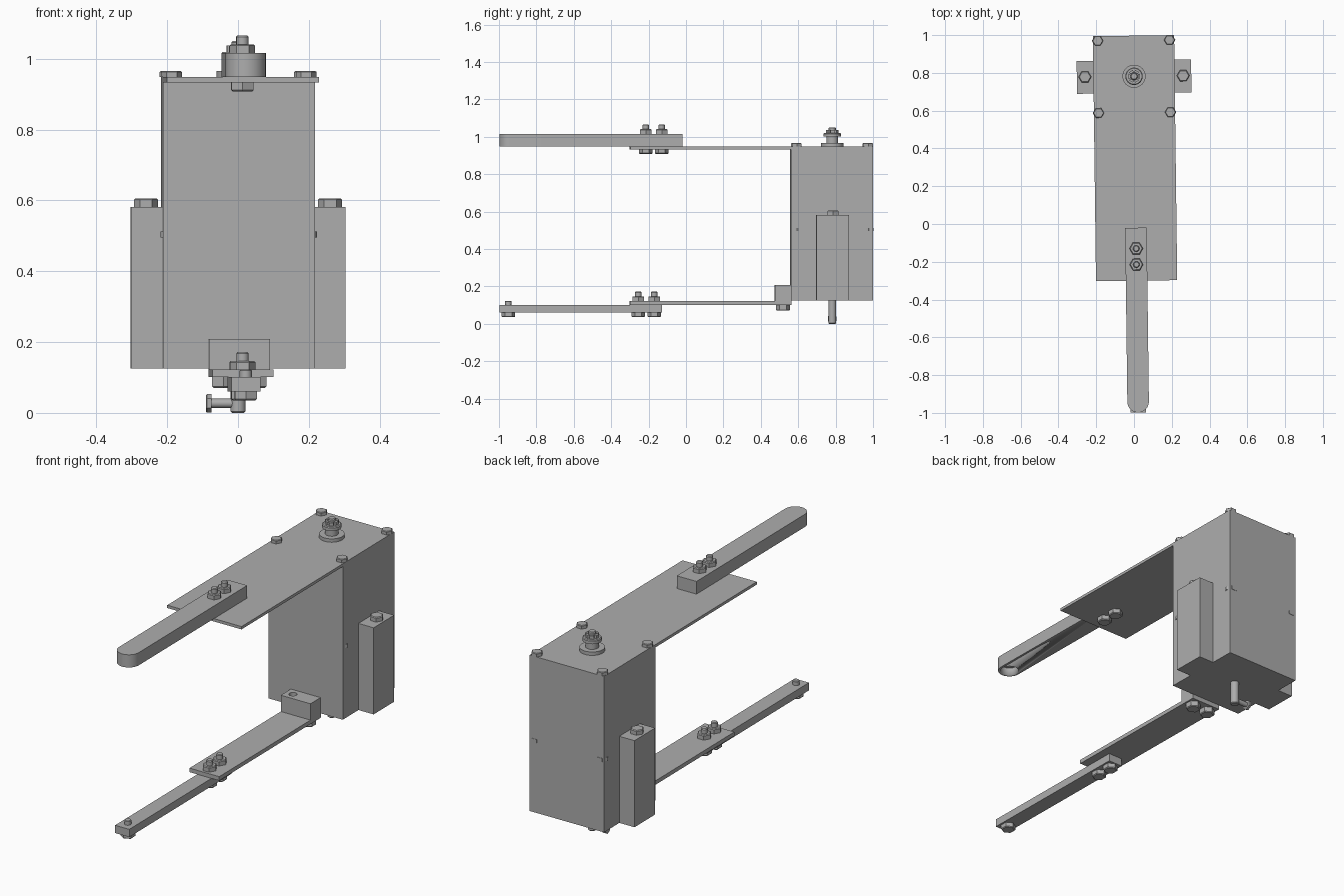
import bpy, bmesh, math
from mathutils import Matrix, Vector

if "Cube" in bpy.data.objects:
    bpy.data.objects.remove(bpy.data.objects["Cube"])

grey = bpy.data.materials.new("plain grey")
grey.use_nodes = True
GREY = (0.42, 0.42, 0.42, 1)
grey.diffuse_color = GREY
grey.node_tree.nodes["Principled BSDF"].inputs["Base Color"].default_value = GREY

# The whole assembly is turned very slightly about the vertical
PLACE = Matrix.Translation((0.01, 0, 0)) @ Matrix.Rotation(0.0125, 4, 'Z')


def finish(bm, name, smooth=False):
    bmesh.ops.recalc_face_normals(bm, faces=bm.faces)
    bm.transform(PLACE)
    mesh = bpy.data.meshes.new(name)
    bm.to_mesh(mesh)
    bm.free()
    mesh.materials.append(grey)
    ob = bpy.data.objects.new(name, mesh)
    bpy.context.collection.objects.link(ob)
    if smooth:
        bpy.ops.object.select_all(action='DESELECT')
        ob.select_set(True)
        bpy.context.view_layer.objects.active = ob
        bpy.ops.object.shade_smooth_by_angle(angle=math.radians(35))
    return ob


def box(name, x, y, z):
    bm = bmesh.new()
    bmesh.ops.create_cube(bm, size=1)
    size = [b - a for a, b in (x, y, z)]
    mid = [(a + b) / 2 for a, b in (x, y, z)]
    bm.transform(Matrix.Translation(mid) @ Matrix.Diagonal((*size, 1)))
    return finish(bm, name)


def rod(name, start, axis, length, r, sides=24, chamfer=0):
    """Cylinder or hex prism from start along axis, chamfered at its far end."""
    bm = bmesh.new()
    bmesh.ops.create_cone(bm, cap_ends=True, segments=sides, radius1=r,
                          radius2=r, depth=length)
    bm.transform(Matrix.Translation((0, 0, length / 2)) @ Matrix.Rotation(math.pi / 2, 4, 'Z'))
    if chamfer:
        rim = [e for e in bm.edges if all(v.co.z > length * 0.99 for v in e.verts)]
        bmesh.ops.bevel(bm, geom=rim, offset=chamfer, segments=1, affect='EDGES')
    turn = Vector((0, 0, 1)).rotation_difference(Vector(axis)).to_matrix().to_4x4()
    bm.transform(Matrix.Translation(start) @ turn)
    return finish(bm, name, sides > 6)


def cut(ob, cutter):
    cutter.hide_render = True
    mod = ob.modifiers.new("hole", 'BOOLEAN')
    mod.operation = 'DIFFERENCE'
    mod.solver = 'EXACT'
    mod.object = cutter
    bpy.context.view_layer.objects.active = ob
    bpy.ops.object.modifier_apply(modifier=mod.name)
    bpy.data.objects.remove(cutter)


UP, DOWN = (0, 0, 1), (0, 0, -1)
HEX = 0.036


def through_bolt(name, x, y, low, high):
    """Head below low, nut above high, stud showing past the nut."""
    rod(name + "_head", (x, y, low), DOWN, 0.025, HEX, 6, 0.004)
    rod(name + "_nut", (x, y, high), UP, 0.025, HEX, 6, 0.004)
    rod(name + "_stud", (x, y, low), UP, high - low + 0.05, 0.017, 20, 0.004)


# Housing and top plate
box("housing", (-0.215, 0.215), (0.56, 0.997), (0.125, 0.933))
box("top_plate", (-0.215, 0.215), (-0.3, 0.997), (0.933, 0.948))

# Corner screws on the lid, and nuts let into the housing corners
for sx in (-1, 1):
    for y in (0.59, 0.972):
        rod("lid_screw", (sx * 0.19, y, 0.948), UP, 0.018, 0.029, 6, 0.003)
        rod("corner_nut", (sx * 0.19, y, 0.495), UP, 0.018, 0.031, 6)

# Side blocks with bolts
for sx in (-1, 1):
    x = sorted((sx * 0.215, sx * 0.303))
    box("side_block", x, (0.693, 0.867), (0.125, 0.582))
    rod("side_block_bolt", (sx * 0.26, 0.782, 0.582), UP, 0.024, 0.034, 6, 0.004)

# Upper arm: bar with a half-round tip
bm = bmesh.new()
HW, TIP = 0.057, -0.941
pts = [(HW, -0.02), (-HW, -0.02)]
pts += [(HW * math.cos(a), TIP + HW * math.sin(a))
        for a in (math.pi * (1 + i / 16) for i in range(17))]
base = bm.faces.new([bm.verts.new((px, py, 0.949)) for px, py in pts])
top = bmesh.ops.extrude_face_region(bm, geom=[base])
bmesh.ops.translate(bm, vec=(0, 0, 0.067),
                    verts=[g for g in top["geom"] if isinstance(g, bmesh.types.BMVert)])
upper_arm = finish(bm, "upper_arm", True)
cut(upper_arm, rod("tip_socket", (0, TIP, 0.93), UP, 0.06, 0.045, 32))
for y in (-0.13, -0.215):
    through_bolt("upper_arm_bolt", 0, y, 0.933, 1.016)

# Bracket and lower plate
bracket = box("bracket", (-0.086, 0.086), (0.475, 0.562), (0.12, 0.208))
for sx in (-1, 1):
    cut(bracket, rod("bracket_hole", (sx * 0.045, 0.518, 0.16), UP, 0.1, 0.02))
    rod("bracket_bolt", (sx * 0.045, 0.518, 0.101), DOWN, 0.03, 0.037, 6, 0.004)
box("lower_plate", (-0.086, 0.086), (-0.3, 0.562), (0.101, 0.122))

# Lower arm with cross hole and tip screw
lower_arm = box("lower_arm", (-0.041, 0.041), (-0.998, -0.13), (0.06, 0.101))
cut(lower_arm, rod("cross_hole", (-0.1, -0.95, 0.08), (1, 0, 0), 0.2, 0.013))
for y in (-0.17, -0.255):
    through_bolt("lower_arm_bolt", 0, y, 0.06, 0.122)
rod("tip_screw_head", (0, -0.95, 0.06), DOWN, 0.025, HEX, 6, 0.004)
rod("tip_screw_end", (0, -0.95, 0.1), UP, 0.023, 0.017, 20, 0.003)

# Spindle on the lid: washer, collar and castle nut
SY = 0.782
rod("spindle_washer", (0, SY, 0.948), UP, 0.018, 0.061, 32)
rod("spindle_collar", (0, SY, 0.966), UP, 0.034, 0.032)
rod("spindle_nut", (0, SY, 1.0), UP, 0.02, 0.046, 32, 0.004)
rod("spindle_end", (0, SY, 1.0), UP, 0.05, 0.019, 24, 0.004)
bm = bmesh.new()
for i in range(6):
    bmesh.ops.create_cube(bm, size=1, matrix=Matrix.Translation((0, SY, 1.028))
                          @ Matrix.Rotation(math.radians(60 * i), 4, 'Z')
                          @ Matrix.Translation((0.026, 0, 0))
                          @ Matrix.Diagonal((0.012, 0.022, 0.018, 1)))
finish(bm, "castle_teeth")

# Output shaft below with its side screw
rod("output_shaft", (0, SY, 0.13), DOWN, 0.13, 0.021, 24, 0.004)
rod("shaft_screw", (-0.08, SY, 0.027), (1, 0, 0), 0.08, 0.013, 16)
rod("shaft_screw_head", (-0.075, SY, 0.027), (-1, 0, 0), 0.016, 0.026, 6, 0.003)
